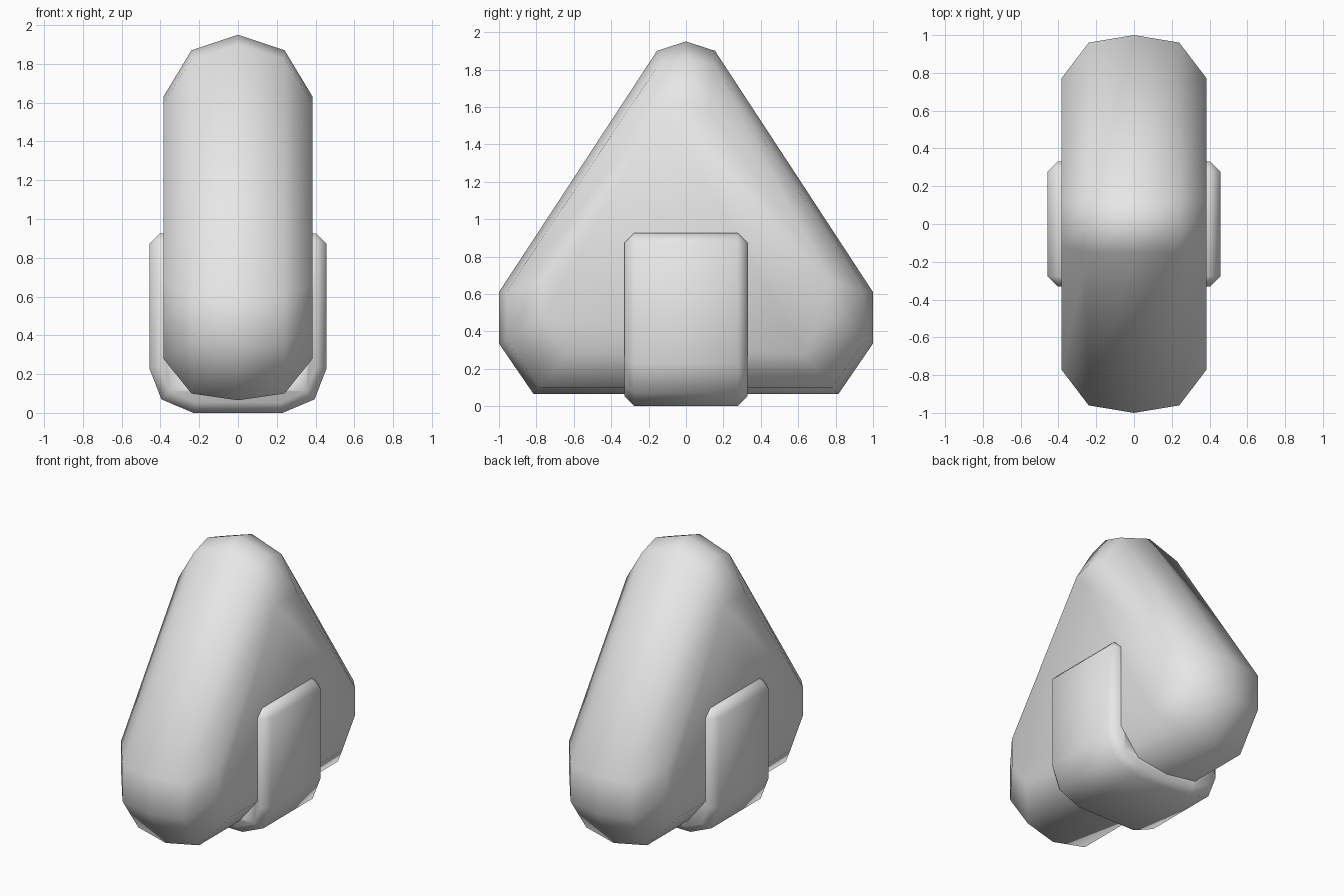
import bpy
import bmesh
import math

default = bpy.data.objects.get("Cube")
if default:
    bpy.data.objects.remove(default, do_unlink=True)

# One plain grey for the whole model
grey = bpy.data.materials.new("light_grey")
grey.use_nodes = True
grey.diffuse_color = (0.8, 0.8, 0.8, 1)
grey.node_tree.nodes["Principled BSDF"].inputs["Base Color"].default_value = (0.8, 0.8, 0.8, 1)


def loft(name, sections):
    """Join equal closed loops of points, capping the first and last."""
    bm = bmesh.new()
    rings = [[bm.verts.new(p) for p in section] for section in sections]
    count = len(rings[0])
    for a, b in zip(rings, rings[1:]):
        for i in range(count):
            j = (i + 1) % count
            bm.faces.new((a[i], a[j], b[j], b[i]))
    bm.faces.new(rings[0])
    bm.faces.new(rings[-1])
    bmesh.ops.recalc_face_normals(bm, faces=bm.faces)
    mesh = bpy.data.meshes.new(name)
    bm.to_mesh(mesh)
    bm.free()
    mesh.materials.append(grey)
    obj = bpy.data.objects.new(name, mesh)
    bpy.context.collection.objects.link(obj)
    return obj


def smooth(obj):
    bpy.ops.object.select_all(action="DESELECT")
    obj.select_set(True)
    bpy.context.view_layer.objects.active = obj
    bpy.ops.object.shade_smooth_by_angle(angle=math.radians(60))


def mirrored(half):
    """Close a half outline by mirroring its points across the middle."""
    return half + [(-u, v) for u, v in reversed(half) if u > 0]


# Rice body: rounded triangle, shrinking towards both flat sides
outline = mirrored([(0, 1.95), (0.155, 1.9), (1, 0.61), (1, 0.335), (0.815, 0.065)])


def body_section(x, width, low, high):
    scale = (high - low) / (1.95 - 0.065)
    return [(x, y * width, low + (z - 0.065) * scale) for y, z in outline]


side = (0.385, 0.77, 0.28, 1.63)
shoulder = (0.24, 0.96, 0.10, 1.87)
middle = (0, 1, 0.065, 1.95)
rice_body = loft("rice_body", [
    body_section(-side[0], *side[1:]),
    body_section(-shoulder[0], *shoulder[1:]),
    body_section(*middle),
    body_section(*shoulder),
    body_section(*side),
])
smooth(rice_body)

# Wrapper band: U-shaped strip folded under the body, with chamfered rims
outer = [(0.23, 0), (0.395, 0.07), (0.457, 0.23), (0.457, 0.925)]
inner = [(0.3, 0.925), (0.3, 0.3), (0.25, 0.23), (0.17, 0.18)]
u_shape = mirrored(outer + inner)
wrapper_band = loft("wrapper_band", [[(x, y, z) for x, z in u_shape] for y in (-0.33, 0.33)])
bevel = wrapper_band.modifiers.new("chamfer", "BEVEL")
bevel.width = 0.053
bevel.segments = 1
bevel.limit_method = "ANGLE"
bevel.angle_limit = math.radians(70)
smooth(wrapper_band)
# Let the chamfers blend softly into the faces
for edge in wrapper_band.data.edges:
    edge.use_edge_sharp = False
